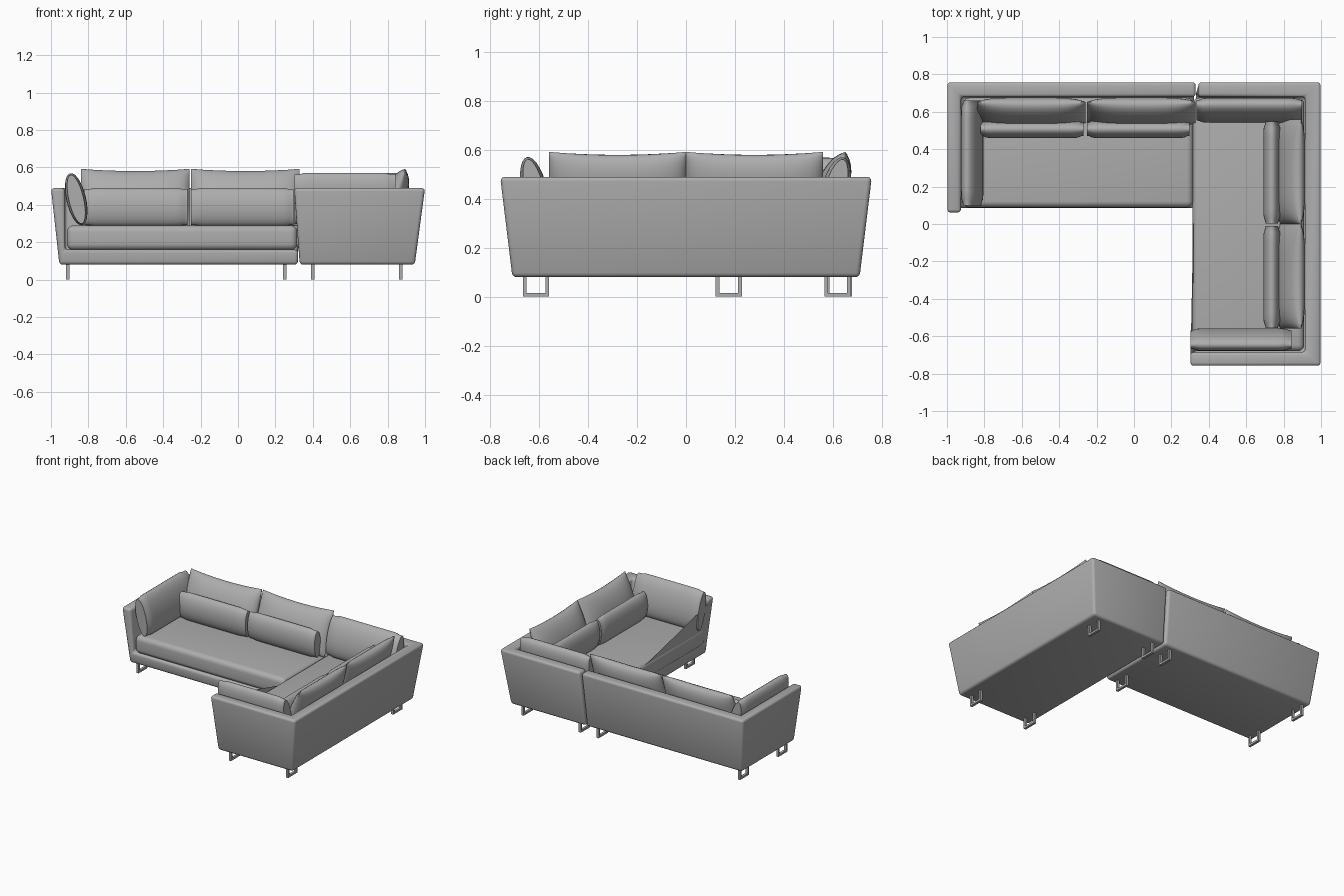
import bpy, bmesh, math
from mathutils import Matrix, Vector

if "Cube" in bpy.data.objects:
    bpy.data.objects.remove(bpy.data.objects["Cube"])

fabric = bpy.data.materials.new("grey_fabric")
fabric.use_nodes = True
GREY = (0.42, 0.42, 0.42, 1)
fabric.diffuse_color = GREY
fabric.node_tree.nodes["Principled BSDF"].inputs["Base Color"].default_value = GREY


def make_object(name, bm):
    bmesh.ops.recalc_face_normals(bm, faces=bm.faces)
    mesh = bpy.data.meshes.new(name)
    bm.to_mesh(mesh)
    bm.free()
    mesh.materials.append(fabric)
    obj = bpy.data.objects.new(name, mesh)
    bpy.context.collection.objects.link(obj)
    return obj


def activate(obj):
    bpy.ops.object.select_all(action='DESELECT')
    obj.select_set(True)
    bpy.context.view_layer.objects.active = obj


def smooth(obj, degrees=40):
    activate(obj)
    bpy.ops.object.shade_smooth_by_angle(angle=math.radians(degrees))


def rect(x0, x1, y0, y1):
    return [(x0, y0), (x1, y0), (x1, y1), (x0, y1)]


def loft_box(name, bottom, top, z0, z1):
    """Box between two four-cornered outlines."""
    bm = bmesh.new()
    low = [bm.verts.new((x, y, z0)) for x, y in bottom]
    high = [bm.verts.new((x, y, z1)) for x, y in top]
    bm.faces.new(low)
    bm.faces.new(high)
    for i in range(4):
        j = (i + 1) % 4
        bm.faces.new((low[i], low[j], high[j], high[i]))
    return make_object(name, bm)


def bevel(obj, width, segments):
    mod = obj.modifiers.new("bevel", 'BEVEL')
    mod.width, mod.segments = width, segments
    mod.limit_method = 'ANGLE'
    activate(obj)
    bpy.ops.object.modifier_apply(modifier=mod.name)
    smooth(obj)


def shell(name, bottom, top, hollow):
    """Flared tub with the seating space cut out of it."""
    body = loft_box(name, bottom, top, 0.08, 0.49)
    cutter = loft_box(name + "_cutter", hollow, hollow, 0.16, 1)
    cutter.hide_render = True
    mod = body.modifiers.new("hollow", 'BOOLEAN')
    mod.operation, mod.solver, mod.object = 'DIFFERENCE', 'EXACT', cutter
    activate(body)
    bpy.ops.object.modifier_apply(modifier=mod.name)
    bpy.data.objects.remove(cutter)
    bevel(body, 0.018, 3)


def cushion(name, centre, length, thick, height, lean, turn, pillow=False):
    """Rings along the length; a pillow thins at its ends and sags on top."""
    bm = bmesh.new()
    rings, sides, stations = [], 28, 20
    for i in range(stations + 1):
        u = -math.cos(math.pi * i / stations)
        if pillow:
            f = max(0.12, (1 - u ** 4) ** 0.5)
            g = 1 - 0.09 * (1 - u * u)
        else:
            f = max(0.75, (1 - u ** 20) ** 0.5)
            g = max(0.94, (1 - u ** 20) ** 0.5)
        ring = []
        for k in range(sides):
            a = 2 * math.pi * k / sides
            s, c = math.sin(a), math.cos(a)
            # sag acts on the upper half only
            z = height / 2 * c * (g if c > 0 or not pillow else 1)
            ring.append(bm.verts.new((u * length / 2, thick / 2 * f * s, z)))
        rings.append(ring)
    for a, b in zip(rings, rings[1:]):
        for k in range(sides):
            m = (k + 1) % sides
            bm.faces.new((a[k], a[m], b[m], b[k]))
    bm.faces.new(rings[0])
    bm.faces.new(rings[-1])
    place = (Matrix.Translation(Vector(centre))
             @ Matrix.Rotation(math.radians(turn), 4, 'Z')
             @ Matrix.Rotation(math.radians(-lean), 4, 'X'))
    bm.transform(place)
    smooth(make_object(name, bm), 50)


def leg(name, x, y):
    """Square metal loop standing in the side plane."""
    bm = bmesh.new()
    bar = 0.015
    for cy, cz, wy, wz in ((-0.046, 0.045, bar, 0.09), (0.046, 0.045, bar, 0.09),
                           (0, bar / 2, 0.107, bar)):
        size = Matrix.Diagonal((0.018, wy, wz, 1))
        bmesh.ops.create_cube(bm, size=1, matrix=Matrix.Translation((x, y + cy, cz)) @ size)
    make_object(name, bm)


# Upholstered tubs of the two modules
shell("long_module_shell", rect(-0.955, 0.32, 0.09, 0.71), rect(-1, 0.33, 0.06, 0.76),
      rect(-0.925, 2, -1, 0.68))
shell("corner_module_shell", rect(0.33, 0.945, -0.71, 0.71),
      [(0.30, -0.76), (1, -0.76), (1, 0.76), (0.345, 0.76)],
      rect(-1, 0.915, -0.685, 0.68))

# Seats
for name, area in (("long_module_seat", rect(-0.915, 0.317, 0.088, 0.675)),
                   ("corner_module_seat", rect(0.312, 0.91, -0.68, 0.675))):
    bevel(loft_box(name, area, area, 0.158, 0.29), 0.035, 5)

# Back pillows, with a lumbar roll in front of each
for i, x in enumerate((-0.55, 0.04)):
    cushion(f"long_back_pillow_{i}", (x, 0.597, 0.44), 0.58, 0.13, 0.325, 20, 0, True)
for i, x in enumerate((-0.545, 0.023)):
    cushion(f"long_lumbar_roll_{i}", (x, 0.507, 0.388), 0.55, 0.095, 0.205, 0, 0)
for i, y in enumerate((-0.28, 0.28)):
    cushion(f"corner_back_pillow_{i}", (0.838, y, 0.44), 0.56, 0.125, 0.325, 20, -90, True)
    cushion(f"corner_lumbar_roll_{i}", (0.737, y - 0.004, 0.388), 0.545, 0.09, 0.205, 0, -90)

# Leaning bolsters at both arms and in the corner
cushion("long_arm_bolster", (-0.865, 0.38, 0.43), 0.56, 0.105, 0.285, 13, 90)
cushion("corner_arm_bolster", (0.572, -0.618, 0.43), 0.54, 0.105, 0.29, 13, 180)
cushion("corner_back_bolster", (0.617, 0.608, 0.43), 0.565, 0.115, 0.29, 15, 0)

# Legs
for module, xs, ys in (("long", (-0.91, 0.25), (0.175, 0.625)),
                       ("corner", (0.40, 0.87), (-0.613, 0.62))):
    for x in xs:
        for y in ys:
            side = "left" if x == xs[1] else "right"
            end = "back" if y == ys[1] else "front"
            leg(f"{module}_{end}_{side}_leg", x, y)
